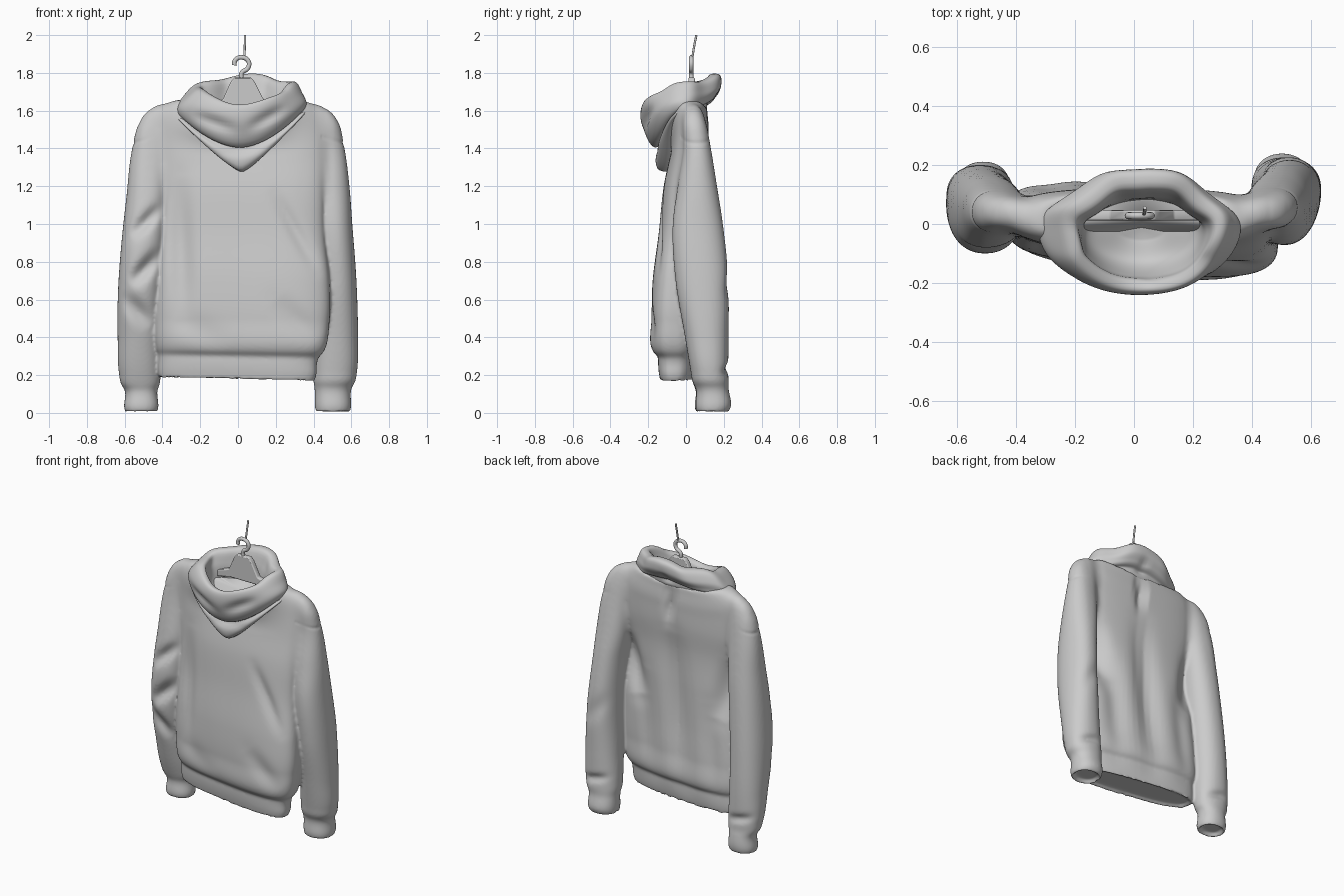
import bpy, bmesh, math
from mathutils import Vector

if "Cube" in bpy.data.objects:
    bpy.data.objects.remove(bpy.data.objects["Cube"])

SEG = 112


def resample(rows, steps=14):
    """Smooth interpolation through profile rows, spaced by their distance."""
    rows = [list(r[:4]) + [r[4]] * 3 if len(r) == 5 else list(r) for r in rows]
    t = [0.0]
    for a, b in zip(rows, rows[1:]):
        t.append(t[-1] + math.dist(a, b) + 1e-3)
    n = len(rows)

    def tangent(i):
        if i in (0, n - 1):
            a, b = (0, 1) if i == 0 else (n - 2, n - 1)
            return [(q - p) / (t[b] - t[a]) for p, q in zip(rows[a], rows[b])]
        h0, h1 = t[i] - t[i - 1], t[i + 1] - t[i]
        return [((q - p) / h0 * h1 + (r - q) / h1 * h0) / (h0 + h1)
                for p, q, r in zip(rows[i - 1], rows[i], rows[i + 1])]
    m = [tangent(i) for i in range(n)]
    out = []
    for i in range(n - 1):
        h = t[i + 1] - t[i]
        count = min(steps, max(3, round(h / .025)))
        for k in range(count):
            s = k / count
            a, b = 2*s**3 - 3*s*s + 1, s**3 - 2*s*s + s
            c, d = -2*s**3 + 3*s*s, s**3 - s*s
            out.append([a*p + b*h*u + c*q + d*h*w for p, u, q, w in
                        zip(rows[i], m[i], rows[i + 1], m[i + 1])])
    return out + [rows[-1]]


def loft(bm, rows, power=2.0, vee=lambda z: 2.0, warp=None, folds=()):
    """Rows are x left, x right, y front, y back, then z (or z front, side, back)."""
    rings, verts, faces = [], [], []
    for xl, xr, yf, yb, zf, zs, zb in resample(rows):
        ring = []
        for k in range(SEG):
            a = 2 * math.pi * (k + .5) / SEG
            c, s = math.cos(a), math.sin(a)
            x = (xl + xr) / 2 + (xr - xl) / 2 * math.copysign(abs(c) ** (2 / power), c)
            y = (yf + yb) / 2 + (yb - yf) / 2 * math.copysign(abs(s) ** (2 / power), s)
            z = zs + ((zf if s < 0 else zb) - zs) * (1 - abs(c) ** vee(zf))
            p = Vector((x, y, z))
            ring.append(bm.verts.new(warp(p, a) if warp else p))
        rings.append(ring)
        verts += ring
    for r0, r1 in zip(rings, rings[1:]):
        for k in range(SEG):
            j = (k + 1) % SEG
            faces.append(bm.faces.new((r0[k], r0[j], r1[j], r1[k])))
    for ring in (rings[0], rings[-1]):
        mid = bm.verts.new(sum((v.co for v in ring), Vector()) / SEG)
        for k in range(SEG):
            faces.append(bm.faces.new((ring[k], ring[(k + 1) % SEG], mid)))
    bmesh.ops.recalc_face_normals(bm, faces=faces)
    # cloth folds: grooves along x-z segments, side -1 is the front, +1 the back
    for side, x0, z0, x1, z1, width, depth in folds:
        bm.normal_update()
        a, d = Vector((x0, z0)), Vector((x1 - x0, z1 - z0))
        for v in verts:
            p = Vector((v.co.x, v.co.z))
            u = min(1, max(0, (p - a).dot(d) / d.length_squared))
            g = math.exp(-((p - a - d * u).length / width) ** 2)
            g *= .2 + .8 * math.sin(math.pi * u)
            v.co.y -= side * depth * g * max(0, v.normal.y * side)


def link(name, data):
    ob = bpy.data.objects.new(name, data)
    bpy.context.collection.objects.link(ob)
    if ob.type == 'MESH':
        bpy.ops.object.select_all(action='DESELECT')
        ob.select_set(True)
        bpy.context.view_layer.objects.active = ob
        bpy.ops.object.shade_smooth_by_angle(angle=math.radians(60))
    return ob


def finish(name, bm):
    me = bpy.data.meshes.new(name)
    bm.to_mesh(me)
    bm.free()
    return link(name, me)


def tube(name, pts, radius):
    cu = bpy.data.curves.new(name, 'CURVE')
    cu.dimensions = '3D'
    cu.bevel_depth, cu.bevel_resolution, cu.use_fill_caps = radius, 4, True
    sp = cu.splines.new('BEZIER')
    sp.bezier_points.add(len(pts) - 1)
    for b, p in zip(sp.bezier_points, pts):
        b.co = p
        b.handle_left_type = b.handle_right_type = 'AUTO'
    return link(name, cu)


# torso with ribbed hem; it hangs slightly turned towards its lower end
def hang(p, a):
    low = max(0, 1 - p.z / 1.5)
    p.y -= 0.14 * p.x * low
    p.z -= 0.035 * (p.x + .2) * low ** 3
    return p


bm = bmesh.new()
loft(bm, [
    (-.39, .375, -.095, .07, .20), (-.405, .39, -.105, .08, .188),
    (-.415, .40, -.115, .085, .182), (-.42, .41, -.12, .09, .2),
    (-.42, .42, -.13, .10, .285), (-.42, .425, -.13, .10, .30),
    (-.43, .45, -.155, .12, .33), (-.44, .485, -.17, .125, .5),
    (-.43, .485, -.165, .12, .7), (-.41, .46, -.138, .115, .95),
    (-.40, .46, -.115, .11, 1.2), (-.42, .465, -.09, .12, 1.33, 1.36, 1.36),
    (-.43, .46, -.08, .12, 1.38, 1.48, 1.45), (-.43, .44, -.08, .12, 1.41, 1.57, 1.52),
    (-.41, .41, -.085, .115, 1.43, 1.62, 1.57),
    (-.30, .33, -.10, .105, 1.45, 1.655, 1.62), (-.26, .29, -.09, .09, 1.44, 1.63, 1.60),
    (-.2, .23, -.07, .07, 1.42, 1.5, 1.48)],
    power=2.8, warp=hang, folds=[
    (-1, -.31, 1.25, -.29, .5, .06, .035), (-1, .20, 1.15, .42, .75, .035, .02),
    (-1, -.33, .5, -.05, .36, .07, .010), (-1, .2, .6, .42, .38, .06, .016),
    (1, .05, 1.62, .05, 1.36, .03, .03), (1, .03, 1.3, -.06, .3, .08, .04),
    (1, .25, 1.0, .2, .3, .07, .025), (1, -.25, .9, -.3, .3, .06, .015),
    (1, .40, 1.2, .30, .8, .07, .07), (1, -.40, 1.2, -.32, .8, .07, .05)])

# sleeves with ribbed cuffs
loft(bm, [
    (-.58, -.45, .075, .185, .03), (-.585, -.44, .065, .19, .015),
    (-.595, -.43, .055, .20, .004), (-.60, -.425, .05, .205, .015),
    (-.602, -.425, .05, .205, .125), (-.618, -.415, .04, .20, .15),
    (-.63, -.41, .02, .20, .21), (-.637, -.41, -.03, .20, .4),
    (-.635, -.40, -.09, .19, .65), (-.617, -.385, -.1, .175, .9),
    (-.59, -.37, -.075, .155, 1.15), (-.56, -.36, -.04, .125, 1.4),
    (-.525, -.36, -.025, .105, 1.53), (-.47, -.36, -.01, .085, 1.61),
    (-.42, -.37, .01, .06, 1.64)], power=2.2, folds=[
    (-1, -.40, 1.1, -.57, .93, .035, .035), (-1, -.40, .86, -.57, .68, .04, .045),
    (-1, -.62, .64, -.46, .46, .045, .035),
    (1, -.62, .26, -.43, .21, .025, .02)])
loft(bm, [
    (.43, .57, .08, .20, .03), (.42, .58, .07, .21, .015),
    (.413, .59, .06, .22, .003), (.41, .595, .055, .23, .015),
    (.405, .603, .05, .225, .135), (.40, .62, .035, .226, .165),
    (.40, .63, .025, .225, .22), (.41, .635, -.005, .225, .4),
    (.42, .627, -.055, .225, .7), (.405, .605, -.07, .195, 1.0),
    (.38, .59, -.045, .165, 1.2), (.37, .56, -.015, .13, 1.42),
    (.36, .53, -.02, .108, 1.54), (.36, .475, -.01, .085, 1.61),
    (.37, .42, .01, .06, 1.64)], power=2.2, folds=[
    (1, .43, .26, .62, .21, .025, .02), (1, .42, .8, .6, .6, .05, .012)])

# fuse torso and sleeves into one garment, then relax the shoulder joins
raw = finish("garment_source", bm)
mod = raw.modifiers.new("fuse", 'REMESH')
mod.mode, mod.voxel_size = 'VOXEL', .0085
fused = bpy.data.meshes.new_from_object(raw.evaluated_get(bpy.context.evaluated_depsgraph_get()))
bpy.data.objects.remove(raw)
bm = bmesh.new()
bm.from_mesh(fused)


def relax(verts):
    bmesh.ops.smooth_vert(bm, verts=verts, factor=.5, use_axis_x=True, use_axis_y=True,
                          use_axis_z=True)


for i in range(3):
    relax(bm.verts[:])
for i in range(50):
    near = .10 - .001 * i
    relax([v for v in bm.verts if v.co.z > 1.1 + .005 * i
           and abs(abs(v.co.x) - .41) < near])
# dropped shoulder seams
for v in bm.verts:
    if abs(v.co.x) > .44:
        d = v.co.z - 1.43 + .3 * (abs(v.co.x) - .55)
        v.co.x -= math.copysign(.004 * math.exp(-(d / .01) ** 2), v.co.x)
finish("sweater_body_and_sleeves", bm)


# hood: draped double-layer cowl, open at the top
def drape(p, a):
    top = min(1, max(0, (p.z - 1.56) / .15))
    p.z += .03 * (p.x - .03) + .008 * top * math.sin(5 * a + 1)
    p.y += .006 * top * math.sin(7 * a) - .08 * abs(p.x - .05) * max(0, math.sin(a))
    p.x += .008 * top * math.sin(6 * a + .5)
    return p


bm = bmesh.new()
loft(bm, [
    (-.24, .29, -.06, .08, 1.31, 1.61, 1.58),
    (-.30, .34, -.11, .10, 1.275, 1.585, 1.59),
    (-.325, .355, -.15, .115, 1.29, 1.575, 1.61),
    (-.33, .36, -.16, .12, 1.36, 1.59, 1.63),
    (-.32, .35, -.14, .125, 1.41, 1.60, 1.645),
    (-.325, .355, -.165, .145, 1.405, 1.60, 1.655),
    (-.325, .36, -.22, .17, 1.48, 1.63, 1.68),
    (-.295, .335, -.242, .195, 1.59, 1.68, 1.73),
    (-.235, .30, -.225, .18, 1.635, 1.735, 1.785),
    (-.20, .27, -.195, .135, 1.625, 1.735, 1.785),
    (-.185, .245, -.18, .10, 1.57, 1.67, 1.70),
    (-.16, .21, -.13, .08, 1.48, 1.55, 1.56),
    (-.05, .10, -.05, .02, 1.46, 1.48, 1.48)],
    vee=lambda z: 1.3 + .7 * min(1, max(0, (z - 1.3) / .15)), warp=drape, folds=[
    (-1, -.25, 1.58, .0, 1.49, .03, .025), (-1, .26, 1.62, .05, 1.5, .03, .025),
    (-1, -.1, 1.38, .15, 1.40, .02, .012), (1, .05, 1.72, .05, 1.62, .03, .02)])
finish("hood", bm)

# hanger plate: extruded outline running down into the shoulders
bm = bmesh.new()
outline = [(-.02, 1.775), (.07, 1.775), (.09, 1.75), (.135, 1.66), (.30, 1.61),
           (.30, 1.575), (.13, 1.61), (-.07, 1.61), (-.24, 1.575), (-.24, 1.61),
           (-.08, 1.66), (-.04, 1.75)]
face = bm.faces.new([bm.verts.new((x, .012, z)) for x, z in outline])
ext = bmesh.ops.extrude_face_region(bm, geom=[face])
bmesh.ops.translate(bm, vec=(0, .035, 0),
                    verts=[g for g in ext["geom"] if isinstance(g, bmesh.types.BMVert)])
bmesh.ops.recalc_face_normals(bm, faces=bm.faces)
plate = finish("hanger", bm)
bev = plate.modifiers.new("soft_edges", 'BEVEL')
bev.width, bev.segments = .006, 2

# hook and the cord it hangs from
tube("hook", [(.02, .028, 1.76), (.02, .028, 1.80), (.052, .028, 1.825), (.056, .028, 1.86),
              (.02, .028, 1.882), (-.014, .028, 1.868), (-.02, .028, 1.84)], .012)
tube("cord", [(.033, .032, 1.87), (.036, .043, 1.94), (.037, .055, 2.0)], .006)
